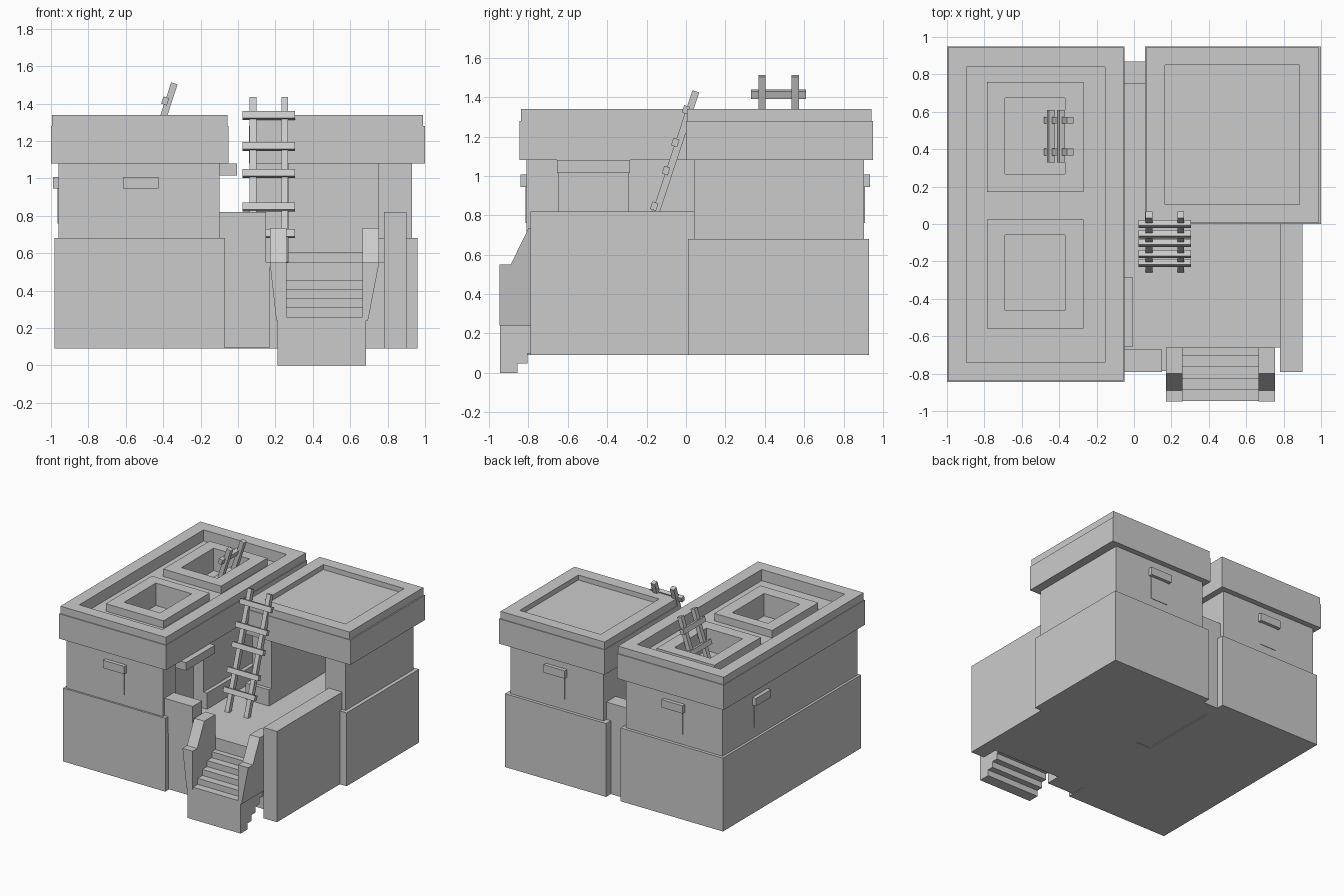
import bpy, math
from mathutils import Matrix, Vector

if "Cube" in bpy.data.objects:
    bpy.data.objects.remove(bpy.data.objects["Cube"])

def mesh_obj(name, verts, faces):
    me = bpy.data.meshes.new(name)
    me.from_pydata(verts, [], faces)
    ob = bpy.data.objects.new(name, me)
    bpy.context.collection.objects.link(ob)
    return ob

def box(name, x0, x1, y0, y1, z0, z1):
    v = [(x, y, z) for z in (z0, z1) for x, y in ((x0, y0), (x1, y0), (x1, y1), (x0, y1))]
    f = [(3, 2, 1, 0), (4, 5, 6, 7), (0, 1, 5, 4), (1, 2, 6, 5), (2, 3, 7, 6), (3, 0, 4, 7)]
    return mesh_obj(name, v, f)

def prism(name, yz, x0, x1):
    # side profile in (y, z), counter-clockwise seen from +x
    n = len(yz)
    v = [(x, y, z) for x in (x0, x1) for y, z in yz]
    f = [tuple(range(n))[::-1], tuple(range(n, 2 * n))]
    f += [(i, (i + 1) % n, n + (i + 1) % n, n + i) for i in range(n)]
    return mesh_obj(name, v, f)

def cut(ob, *dims):
    c = box("cutter", *dims)
    c.hide_render = True
    m = ob.modifiers.new("cut", 'BOOLEAN')
    m.operation, m.solver, m.object = 'DIFFERENCE', 'EXACT', c
    bpy.context.view_layer.objects.active = ob
    bpy.ops.object.modifier_apply(modifier=m.name)
    bpy.data.objects.remove(c)

# left house: stepped plinth, wall, parapet, rim
l_base = box("left_base", -.98, -.07, -.825, .93, .09, .68)
l_wall = box("left_wall", -.96, -.10, -.81, .905, .6, 1.1)
l_par = box("left_parapet", -1, -.05, -.845, .95, 1.08, 1.28)
l_rim = box("left_rim", -.995, -.055, -.838, .943, 1.28, 1.34)
for ob in (l_base, l_wall):
    cut(ob, -.19, 0, -.645, -.295, .55, 1.02)          # side doorway
for ob in (l_par, l_rim):
    cut(ob, -.895, -.155, -.74, .84, 1.25, 1.5)        # sunken roof
hatches = [(.17, .76), (-.56, .025)]
for i, (y0, y1) in enumerate(hatches):
    hole = (-.69, -.37, y0 + .097, y1 - .085, 1.13, 1.5)
    curb = box(f"roof_hatch_curb_{i}", -.785, -.27, y0, y1, 1.25, 1.31)
    cut(curb, *hole[:4], 1.1, 1.5)
    cut(l_par, *hole)
box("door_lintel", -.12, -.005, -.655, -.285, 1.015, 1.08)

# right house with a deep open front
r_base = box("right_base", .06, .96, .01, .93, .09, .68)
r_wall = box("right_wall", .10, .93, .04, .905, .6, 1.09)
r_par = box("right_parapet", .06, 1, 0, .95, 1.08, 1.28)
r_rim = box("right_rim", .065, .99, .005, .943, 1.28, 1.34)
cut(r_base, .27, .75, -.1, .76, .55, 1.0)
cut(r_wall, .27, .75, -.1, .74, .5, 1.08)
for ob in (r_par, r_rim):
    cut(ob, .165, .885, .105, .85, 1.30, 1.5)

# windows: panel with a projecting lintel, placed on a wall and turned outward
def window(name, x, y, angle):
    m = Matrix.Translation((x, y, 0)) @ Matrix.Rotation(angle, 4, 'Z')
    for part, dims in (("panel", (-.075, .075, -.004, .02, .76, .95)),
                       ("lintel", (-.095, .095, -.03, .02, .945, 1.008))):
        box(f"{name}_{part}", *dims).data.transform(m)

window("front_window", -.52, -.81, 0)
window("back_left_window", -.53, .905, math.pi)
window("back_right_window", .52, .905, math.pi)
window("side_window", -.96, .43, -math.pi / 2)

# courtyard floor and low walls
box("courtyard_floor", -.08, .79, -.66, .1, .09, .55)
box("alley_floor", -.11, .11, .05, .86, .095, .55)
box("alley_wall", -.11, .11, .75, .87, .09, .82)
box("court_front_plinth", -.08, .17, -.785, -.6, .095, .55)
box("court_front_wall", -.11, .15, -.79, -.67, .55, .82)
box("court_right_wall", .78, .90, -.79, .05, .09, .82)

# stairs: stepped above and below
rise, run, n = .0485, .06, 6
top, under = [], []
for k in range(n):
    top += [(-.945 + run * k, .26 + rise * k), (-.945 + run * (k + 1), .26 + rise * k)]
top += [(-.945 + run * n, .55), (-.56, .55)]
for k in range(5):
    y = -.855 + .05 * k
    under += [(y, rise * k), (y, rise * (k + 1))]
prism("stairs", [(-.945, 0)] + under + [(-.56, rise * 5)] + top[::-1], .21, .685)

# stair cheeks, narrowing to the bottom
cheek = [(-.948, .24), (-.66, .24), (-.66, .735), (-.80, .735), (-.89, .55), (-.948, .55)]
for name, x0, x1, outer, shift in (("left", .17, .26, .17, .035), ("right", .665, .755, .755, -.06)):
    ob = prism(f"stair_cheek_{name}", cheek, x0, x1)
    for v in ob.data.vertices:
        if v.co.z < .3 and abs(v.co.x - outer) < .01:
            v.co.x += shift

# ladders: built upright facing -y, leaned, then placed by the top of the rails
def ladder(name, loc, turn, length):
    m = (Matrix.Translation(loc) @ Matrix.Rotation(turn, 4, 'Z')
         @ Matrix.Rotation(-math.atan2(.29, .88), 4, 'X'))
    for i, x in enumerate((-.085, .085)):
        box(f"{name}_rail_{i}", x - .018, x + .018, -.018, .018, -length, 0).data.transform(m)
    for i, d in enumerate((.105, .28, .43, .62, .77)):
        if d < length:
            box(f"{name}_rung_{i}", -.14, .14, -.034, -.002, -d - .02, -d + .02).data.transform(m)

ladder("court_ladder", Vector((.165, .05, 1.43)), 0, .93)
ladder("hatch_ladder", Vector((-.34, .47, 1.508)), -math.pi / 2, .40)
